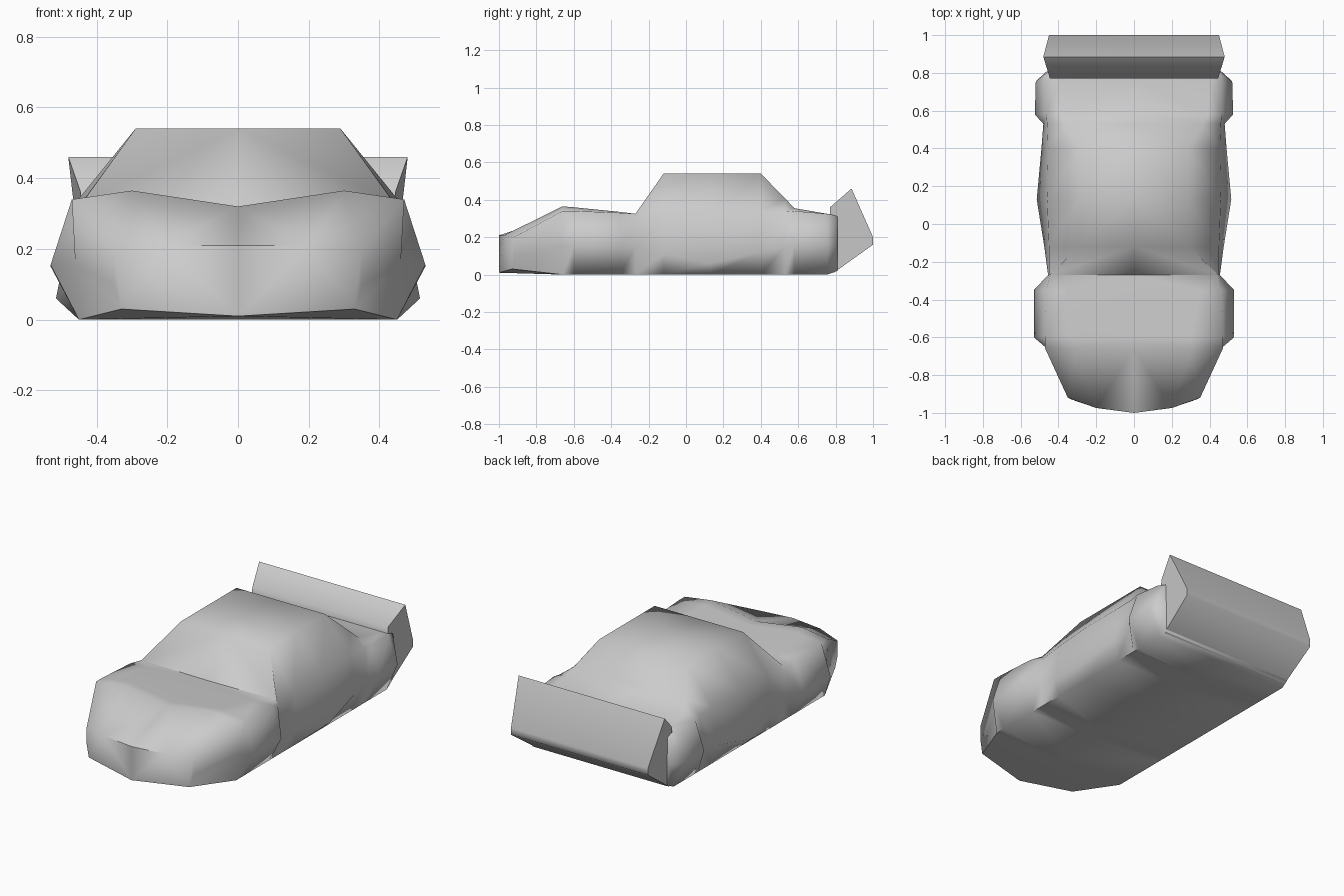
import bpy, bmesh, math

cube = bpy.data.objects.get("Cube")
if cube:
    bpy.data.objects.remove(cube)

grey = bpy.data.materials.new("body_grey")
grey.use_nodes = True
colour = (0.6, 0.6, 0.6, 1)
grey.diffuse_color = colour
grey.node_tree.nodes["Principled BSDF"].inputs["Base Color"].default_value = colour


def finish(bm, name, angle):
    """Turn a half model into a mirrored, smoothly shaded object."""
    bmesh.ops.recalc_face_normals(bm, faces=bm.faces)
    mesh = bpy.data.meshes.new(name)
    bm.to_mesh(mesh)
    bm.free()
    mesh.materials.append(grey)
    obj = bpy.data.objects.new(name, mesh)
    bpy.context.collection.objects.link(obj)
    bpy.ops.object.select_all(action="DESELECT")
    obj.select_set(True)
    bpy.context.view_layer.objects.active = obj
    mirror = obj.modifiers.new("mirror", "MIRROR")
    mirror.use_clip = True
    bpy.ops.object.modifier_apply(modifier="mirror")
    # outward normals on the closed, mirrored shell
    bm = bmesh.new()
    bm.from_mesh(mesh)
    bmesh.ops.recalc_face_normals(bm, faces=bm.faces)
    bm.to_mesh(mesh)
    bm.free()
    bpy.ops.object.shade_smooth_by_angle(angle=math.radians(angle))
    return obj


# Half cross-sections: y, bottom z, sill x, (waist), (shoulder), (upper edge), centre z
sections = [
    (-1.00, 0.01, 0.33, (0.35, 0.10), (0.35, 0.20), (0.20, 0.21), 0.21),
    (-0.66, 0.0, 0.45, (0.46, 0.155), (0.47, 0.34), (0.30, 0.365), 0.32),
    (-0.60, 0.0, 0.45, (0.53, 0.155), (0.47, 0.34), (0.30, 0.36), 0.32),
    (-0.35, 0.0, 0.45, (0.53, 0.15), (0.465, 0.33), (0.35, 0.335), 0.32),
    (-0.27, 0.0, 0.45, (0.455, 0.15), (0.45, 0.30), (0.445, 0.325), 0.32),
    (-0.12, 0.0, 0.45, (0.475, 0.11), (0.45, 0.32), (0.29, 0.54), 0.54),
    (0.13, 0.0, 0.45, (0.515, 0.06), (0.46, 0.33), (0.29, 0.54), 0.54),
    (0.40, 0.0, 0.45, (0.49, 0.12), (0.455, 0.335), (0.29, 0.54), 0.54),
    (0.53, 0.0, 0.45, (0.48, 0.15), (0.46, 0.335), (0.365, 0.407), 0.407),
    (0.58, 0.0, 0.45, (0.525, 0.165), (0.465, 0.34), (0.39, 0.355), 0.355),
    (0.755, 0.0, 0.45, (0.52, 0.165), (0.46, 0.325), (0.40, 0.325), 0.325),
    (0.81, 0.02, 0.44, (0.46, 0.15), (0.45, 0.31), (0.40, 0.32), 0.32),
]

# Body shell with hood, flared arches and cabin
bm = bmesh.new()
rings = []
for y, low, sill, waist, shoulder, upper, top in sections:
    nose = y == -1
    outline = [(0, low), (sill, low + 0.02 * nose), waist, shoulder, upper, (0, top)]
    rings.append([bm.verts.new((x, y + nose * 0.65 * x * x, z)) for x, z in outline])
for a, b in zip(rings, rings[1:]):
    for i in range(5):
        bm.faces.new((a[i], a[i + 1], b[i + 1], b[i]))
for r in (rings[0], rings[-1]):
    bm.faces.new((r[0], r[1], r[4], r[5]))
    bm.faces.new(r[1:5])

# Crisp crease at the windscreen base, fine rounding around the roof
for i in (3, 4):
    bm.edges.ensure_lookup_table()
    if i == 4:
        bm.edges.get((rings[4][4], rings[4][5])).smooth = False
roof = [e for e in bm.edges if max(v.co.z for v in e.verts) > 0.5
        and len(e.link_faces) == 2 and e.calc_face_angle() > 0.4]
bmesh.ops.bevel(bm, geom=roof, offset=0.012, segments=2, affect="EDGES",
                profile=0.5, clamp_overlap=True)
finish(bm, "car_body", 72)

# Tail with raised spoiler lip: y, z, half width
tail_profile = [
    (0.77, 0.30, 0.45), (0.77, 0.36, 0.445), (0.885, 0.46, 0.48),
    (1.0, 0.20, 0.45), (1.0, 0.16, 0.45), (0.79, 0.01, 0.44),
]
bm = bmesh.new()
inner = [bm.verts.new((0, y, z)) for y, z, w in tail_profile]
outer = [bm.verts.new((w, y, z)) for y, z, w in tail_profile]
count = len(inner)
for i in range(count):
    j = (i + 1) % count
    bm.faces.new((inner[i], inner[j], outer[j], outer[i]))
bm.faces.new(outer)
finish(bm, "tail_spoiler", 60)
